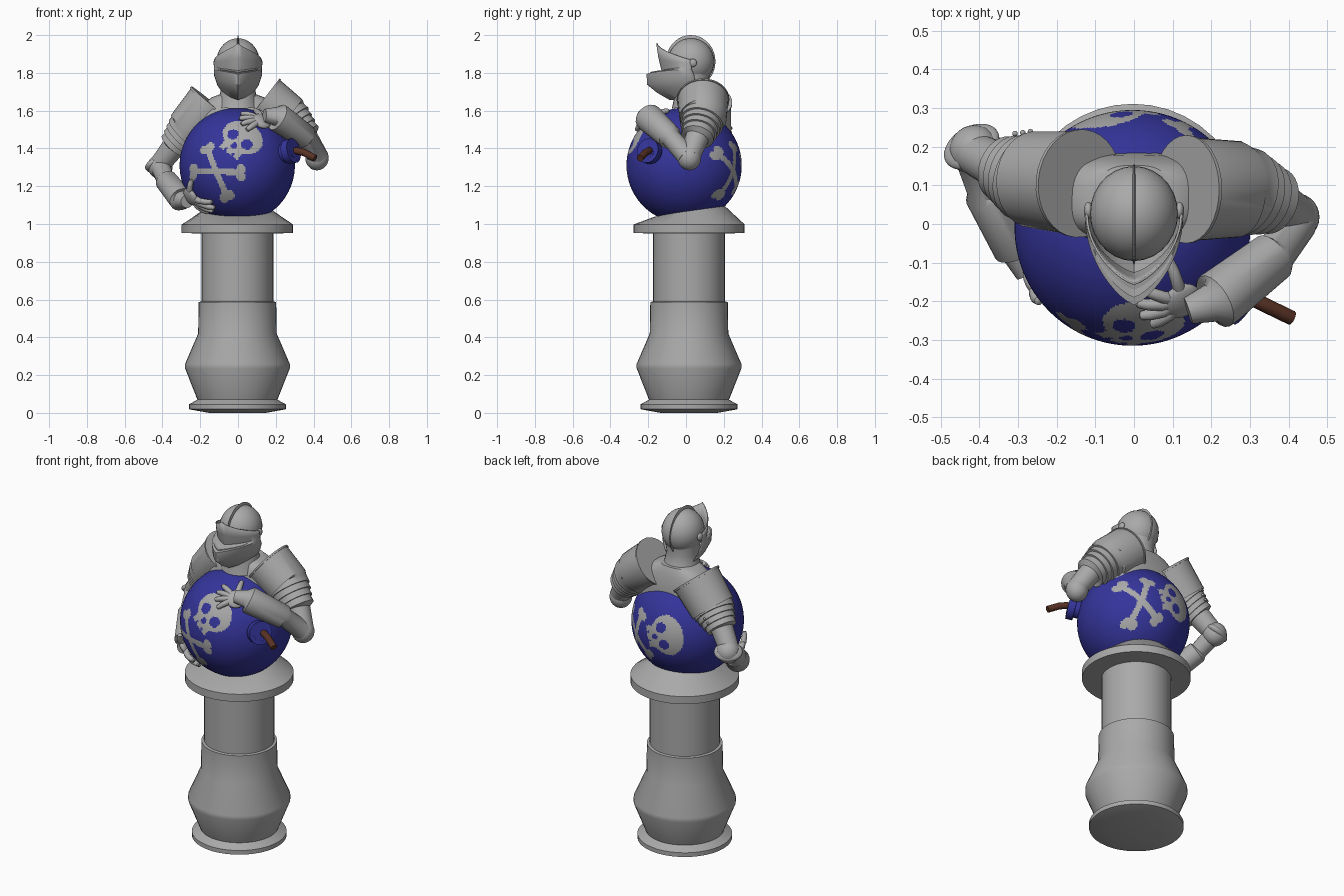
import bpy, bmesh, math
from mathutils import Vector, Quaternion

if "Cube" in bpy.data.objects:
    bpy.data.objects.remove(bpy.data.objects["Cube"])

def material(name, col):
    m = bpy.data.materials.new(name)
    m.diffuse_color = (*col, 1)
    m.use_nodes = True
    m.node_tree.nodes["Principled BSDF"].inputs["Base Color"].default_value = m.diffuse_color
    return m

GREY = material("grey_stone_steel", (0.40, 0.40, 0.40))
BLUE = material("dark_blue", (0.035, 0.035, 0.33))
BROWN = material("brown_fuse", (0.10, 0.032, 0.018))

C, R = Vector((-0.004, -0.01, 1.31)), 0.305      # bomb ball centre and radius

def finish(ob, mat, angle=35):
    ob.data.materials.append(mat)
    bpy.ops.object.select_all(action='DESELECT')
    ob.select_set(True)
    bpy.context.view_layer.objects.active = ob
    bpy.ops.object.shade_smooth_by_angle(angle=math.radians(angle))
    return ob

def loft(name, rings, mat, closed=True, caps=True, angle=35):
    """Skin a list of equal-length point rings."""
    bm = bmesh.new()
    vs = [[bm.verts.new(p) for p in r] for r in rings]
    n = len(rings[0])
    for a, b in zip(vs, vs[1:]):
        for i in range(n if closed else n - 1):
            j = (i + 1) % n
            bm.faces.new((a[i], a[j], b[j], b[i]))
    if caps:
        bm.faces.new(vs[0][::-1])
        bm.faces.new(vs[-1])
    bmesh.ops.recalc_face_normals(bm, faces=bm.faces)
    me = bpy.data.meshes.new(name)
    bm.to_mesh(me)
    bm.free()
    ob = bpy.data.objects.new(name, me)
    bpy.context.collection.objects.link(ob)
    return finish(ob, mat, angle)

def tube(name, pts, mat=GREY, n=20):
    """Round tube through (x, y, z, radius) points."""
    P = [Vector(p[:3]) for p in pts]
    T = [(P[min(i + 1, len(P) - 1)] - P[max(i - 1, 0)]).normalized() for i in range(len(P))]
    q = T[0].to_track_quat('Z', 'Y')
    rings = []
    for i, p in enumerate(P):
        if i:
            q = T[i - 1].rotation_difference(T[i]) @ q
        rings.append([p + q @ Vector((math.cos(k * math.tau / n), math.sin(k * math.tau / n), 0)) * pts[i][3]
                      for k in range(n)])
    return loft(name, rings, mat)

def blob(name, loc, scale, normal=(0, 0, 1), mat=GREY):
    bpy.ops.mesh.primitive_uv_sphere_add(segments=28, ring_count=18, location=loc)
    ob = bpy.context.object
    ob.name = name
    ob.scale = scale
    ob.rotation_euler = Vector(normal).to_track_quat('Z', 'Y').to_euler()
    return finish(ob, mat)

def ellipse(z, hx, hy, cx=0, cy=0, n=40, shear=0, power=1):
    out = []
    for k in range(n):
        c, s = math.cos(k * math.tau / n), math.sin(k * math.tau / n)
        x = hx * math.copysign(abs(c) ** power, c)
        y = hy * math.copysign(abs(s) ** power, s)
        out.append(Vector((cx + x, cy + y, z + shear * y)))
    return out

# pedestal: stepped round column with a wide cap
prof = [(0, .15), (.018, .25), (.02, .257), (.045, .257), (.068, .215), (.07, .212), (.235, .277),
        (.26, .277), (.42, .208), (.587, .205), (.59, .19), (.95, .19), (.952, .295), (.997, .295)]
rings = [ellipse(z, r, r, -.003, .016) for z, r in prof]
rings.append(ellipse(1.072, .18, .18, -.003, .016, shear=.18))
loft("pedestal", rings, GREY, angle=25)

# bomb ball with painted skull and crossbones on front and back
bpy.ops.mesh.primitive_uv_sphere_add(segments=256, ring_count=128, radius=R, location=C)
ball = bpy.context.object
ball.name = "bomb_ball"
finish(ball, BLUE)
ball.data.materials.append(GREY)

def emblem_frame(skull, bones):
    s, b = Vector(skull).normalized(), Vector(bones).normalized()
    d = (s + b).normalized()
    up = (s - b).normalized()
    return d, up, up.cross(d)

FRAMES = [emblem_frame((.04, -.89, .45), (-.37, -.92, -.10)),
          emblem_frame((-.16, .98, .09), (.557, .825, -.10))]

def painted(a, b):
    b = abs(b)
    if math.hypot(a - .35, b - .155) < .095 or math.hypot((a - .2) * .8, b) < .05:
        return False                                    # eyes and nose
    if ((a - .41) / .28) ** 2 + (b / .37) ** 2 < 1:
        return True                                     # cranium
    if .03 < a < .3 and b < .2:
        return not (a < .1 and abs(b - .08) < .018)     # jaw with tooth gaps
    v = a + .34                                         # crossed bones
    for w in (b, -b):
        ang = math.radians(58)
        along = abs(v * math.cos(ang) + w * math.sin(ang))
        side = abs(-v * math.sin(ang) + w * math.cos(ang))
        if along < .43 and side < .052:
            return True
        if math.hypot(along - .44, side - .06) < .08:
            return True
    return False

for p in ball.data.polygons:
    u = p.center.normalized()
    if any(u.dot(d) > .2 and painted(u.dot(up), u.dot(rt)) for d, up, rt in FRAMES):
        p.material_index = 1

# fuse collar (open cup) and fuse
ax = Vector((.285, -.185, .075)).normalized()
tube("fuse_collar", [(*(C + ax * d), r) for d, r in
     ((.28, .05), (.325, .05), (.326, .066), (.365, .066), (.366, .042), (.335, .04))], BLUE, 24)
tube("fuse", [(.27, -.175, 1.38, .019), (.31, -.195, 1.388, .019), (.35, -.215, 1.378, .019),
              (.408, -.243, 1.348, .019)], BROWN, 14)

# torso: breastplate shell sunk into the ball
loft("torso", [ellipse(z, hx, hy, 0, .067, 40, 0, .75) for z, hx, hy in
     ((1.42, .25, .115), (1.53, .24, .118), (1.59, .215, .112), (1.635, .185, .102),
      (1.67, .14, .092), (1.685, .10, .085))], GREY)
tube("neck", [(0, .04, 1.62, .115), (0, .035, 1.69, .095), (0, .03, 1.74, .088), (0, .03, 1.82, .1)], n=28)

# helmet: skull, comb, hinges, pointed visor
blob("helmet_skull", (0, .027, 1.86), (.114, .123, .123))
blob("helmet_comb", (0, .025, 1.86), (.009, .131, .14))
for s in (-1, 1):
    blob("visor_hinge", (s * .118, .035, 1.853), (.022, .022, .012), (s, 0, 0))

def visor_row(zt, zs, yt, hw, ys, n=24):
    row = []
    for k in range(n + 1):
        s = 2 * k / n - 1
        t = abs(s)
        row.append(Vector((math.copysign(hw * math.sin(t * math.pi / 2), s),
                           yt + (ys - yt) * t ** 1.35, zt + (zs - zt) * t ** .8)))
    return row

visor = loft("visor", [visor_row(*r) for r in
     ((1.957, 1.868, -.152, .119, .03), (1.88, 1.85, -.14, .122, .03), (1.808, 1.83, -.125, .122, .03),
      (1.79, 1.82, -.204, .122, .03), (1.74, 1.785, -.20, .12, .045), (1.70, 1.74, -.15, .105, .05),
      (1.662, 1.695, -.085, .075, .06), (1.665, 1.69, .02, .02, .06))], GREY, closed=False, caps=False)
visor.modifiers.new("thickness", 'SOLIDIFY').thickness = .006
# small raised edge under the eye slit
loft("slit_edge", [visor_row(z, z + .022, y, .115, .0) for z, y in ((1.795, -.19), (1.803, -.19), (1.803, -.17))],
     GREY, closed=False, caps=False)

# shoulder plates: one big plate, then overlapping lames down the arm
def shoulder(name, path, lames=4):
    a, b, c, d = [Vector(p) for p in path]
    rings = [a, b + Vector((0, 0, 0, 0))]
    for i in range(lames):
        start, end = b.lerp(c, i / lames), b.lerp(c, (i + 1) / lames)
        start = start.lerp(end, .02)
        start.w -= .010
        rings += [start, end]
    low = c.lerp(d, .04)
    low.w = .062
    rings += [low, d]
    tube(name, [tuple(r) for r in rings], n=32)
    # dish shaped rim on the neck side
    e = a.lerp(b, .06)
    tube(name + "_rim", [(*a.xyz, a.w + .005), (*e.xyz, e.w + .005)], n=32)
    # rivets on the big plate
    for k in range(3):
        p = b.lerp(c, .25 * k + .1)
        blob(name + "_rivet", p.xyz + Vector((0, p.w, .02)), (.007, .007, .007))

shoulder("right_shoulder", ((.135, .09, 1.66, .135), (.265, .09, 1.56, .125),
                            (.36, .06, 1.46, .088), (.42, .02, 1.36, .056)))
shoulder("left_shoulder", ((-.14, .105, 1.64, .135), (-.26, .115, 1.495, .125),
                           (-.34, .145, 1.41, .085), (-.41, .18, 1.32, .055)))

# elbows, forearms and gauntlet cuffs
blob("right_elbow", (.418, .018, 1.35), (.062, .062, .066))
blob("left_elbow", (-.412, .19, 1.305), (.066, .066, .066))
blob("left_elbow_disc", (-.42, .2, 1.31), (.078, .06, .03), (-.3, .5, .8))
tube("right_forearm", [(.14, -.225, 1.575, .035), (.20, -.205, 1.57, .05), (.21, -.2, 1.565, .075),
     (.22, -.193, 1.558, .076), (.36, -.085, 1.46, .066), (.365, -.08, 1.455, .052), (.42, .005, 1.36, .055)])
tube("left_forearm", [(-.27, -.13, 1.12, .035), (-.295, -.07, 1.125, .05), (-.30, -.06, 1.13, .066),
     (-.305, -.05, 1.137, .066), (-.38, .08, 1.23, .06), (-.385, .09, 1.24, .048), (-.41, .17, 1.30, .052)])

# hands: palm and fingers laid on the ball
def on_ball(p, lift):
    return C + (Vector(p) - C).normalized() * (R + lift)

def hand(name, palm, tips, thumb):
    pc = on_ball(palm, .022)
    blob(name + "_palm", pc, (.052, .052, .022), pc - C)
    for i, t in enumerate(list(tips) + [thumb]):
        # knuckles start across the palm edge that faces each tip
        start = Vector(palm).lerp(Vector(t), .2)
        pts = []
        for f, lift, r in ((0, .018, .017), (.35, .024, .0165), (.7, .019, .015), (.95, .012, .012), (1, .011, .005)):
            pts.append((*on_ball(start.lerp(Vector(t), f), lift), r))
        tube(f"{name}_finger_{i}", pts, n=12)

hand("right_hand", (.135, -.215, 1.565),
     ((.015, -.165, 1.585), (.005, -.205, 1.56), (.015, -.24, 1.53), (.045, -.26, 1.495)), (.09, -.09, 1.6))
hand("left_hand", (-.255, -.15, 1.14),
     ((-.135, -.225, 1.115), (-.12, -.20, 1.085), (-.13, -.17, 1.065), (-.16, -.13, 1.055)), (-.245, -.2, 1.235))
